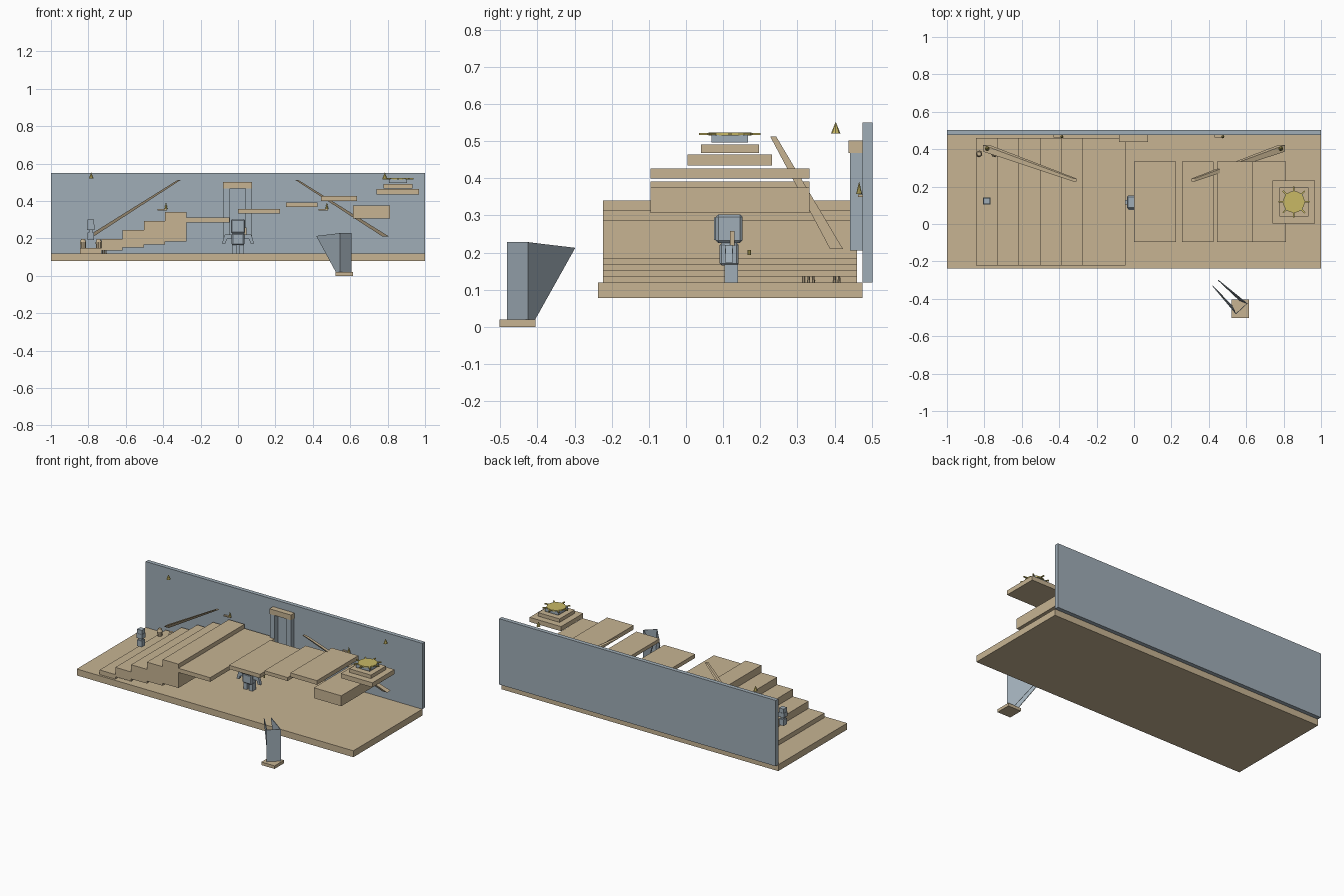
import bpy, bmesh, math
from mathutils import Vector

if "Cube" in bpy.data.objects:
    bpy.data.objects.remove(bpy.data.objects["Cube"])


def material(name, rgb):
    m = bpy.data.materials.new(name)
    m.diffuse_color = (*rgb, 1)
    m.use_nodes = True
    m.node_tree.nodes["Principled BSDF"].inputs["Base Color"].default_value = m.diffuse_color
    return m


TAN = material("sand tan", (0.57, 0.455, 0.29))
GREY = material("blue grey", (0.35, 0.42, 0.475))
GOLD = material("gold", (0.58, 0.48, 0.13))


def finish(name, bm, mat):
    bmesh.ops.recalc_face_normals(bm, faces=bm.faces)
    me = bpy.data.meshes.new(name)
    bm.to_mesh(me)
    bm.free()
    me.materials.append(mat)
    ob = bpy.data.objects.new(name, me)
    bpy.context.collection.objects.link(ob)
    return ob


def box(name, x, y, z, mat, bevel=0):
    """Box from (min, max) ranges."""
    bm = bmesh.new()
    bmesh.ops.create_cube(bm, size=1)
    for v in bm.verts:
        v.co = [r[0] + (c + 0.5) * (r[1] - r[0]) for c, r in zip(v.co, (x, y, z))]
    if bevel:
        bmesh.ops.bevel(bm, geom=bm.edges[:], offset=bevel, segments=1, affect='EDGES')
    return finish(name, bm, mat)


def cone(name, x, y, z, r1, r2, mat, n=8):
    bm = bmesh.new()
    bmesh.ops.create_cone(bm, cap_ends=True, segments=n, radius1=r1, radius2=r2, depth=z[1] - z[0])
    bmesh.ops.translate(bm, verts=bm.verts, vec=(x, y, (z[0] + z[1]) / 2))
    return finish(name, bm, mat)


def beam(name, a, b, wa, wb, mat):
    """Slanted bar with level square ends."""
    bm = bmesh.new()
    bmesh.ops.create_cube(bm, size=1)
    for v in bm.verts:
        p, w = (b, wb) if v.co.z > 0 else (a, wa)
        v.co = Vector(p) + Vector((v.co.x * w, v.co.y * w, 0))
    return finish(name, bm, mat)


# stage floor and back wall
box("stage_floor", (-1, 1), (-0.237, 0.475), (0.078, 0.12), TAN)
box("back_wall", (-1, 1), (0.475, 0.502), (0.12, 0.55), GREY)

# rising steps and landing
for i in range(5):
    x = -0.845 + 0.114 * i
    box(f"step_{i + 1}", (x, x + 0.114), (-0.223, 0.46),
        (0.12 + 0.016 * i, 0.15 + 0.0475 * i), TAN)
box("landing", (-0.275, -0.045), (-0.223, 0.46), (0.286, 0.313), TAN)

# floating platforms
for i, (x, z) in enumerate([((0, 0.225), (0.333, 0.358)), ((0.257, 0.425), (0.368, 0.391)),
                            ((0.445, 0.637), (0.4, 0.427)), ((0.615, 0.813), (0.307, 0.375))]):
    box(f"platform_{i + 1}", x, (-0.095, 0.333), z, TAN)

# altar tiers with sun disc
AX, AY = 0.855, 0.118
for name, h, z, m in [("altar_base", 0.114, (0.434, 0.464), TAN),
                      ("altar_tier", 0.078, (0.468, 0.491), TAN),
                      ("altar_top", 0.049, (0.496, 0.517), GREY)]:
    box(name, (AX - h, AX + h), (AY - h, AY + h), z, m)
cone("sun_disc", AX, AY, (0.515, 0.523), 0.058, 0.058, GOLD, 16)
for k in range(8):
    ray = box(f"sun_ray_{k + 1}", (0.055, 0.083), (-0.004, 0.004), (-0.003, 0.003), GOLD)
    ray.location = (AX, AY, 0.519)
    ray.rotation_euler.z = k * math.pi / 4

# slanted beams, lamp cones and beam feet, mirrored
for s, side in ((-1, "left"), (1, "right")):
    beam(f"{side}_beam", (s * 0.79, 0.405, 0.21), (s * 0.315, 0.235, 0.512), 0.035, 0.016, TAN)
    cone(f"{side}_lamp_flame", s * 0.785, 0.403, (0.52, 0.552), 0.013, 0, GOLD)

# doorway
for s, side in ((-1, "left"), (1, "right")):
    xs = sorted((s * 0.042 - 0.002, s * 0.076 - 0.002))
    box(f"{side}_door_pillar", xs, (0.442, 0.475), (0.205, 0.468), GREY)
box("door_lintel", (-0.08, 0.076), (0.438, 0.475), (0.468, 0.502), TAN)

# wall torches
for i, x in enumerate((-0.385, 0.475)):
    box(f"torch_bracket_{i + 1}", (x - 0.045, x + 0.005), (0.463, 0.476), (0.35, 0.357), TAN)
    cone(f"torch_flame_{i + 1}", x, 0.466, (0.358, 0.392), 0.008, 0, GOLD)

# boxy creature on the stage floor
box("creature_head", (-0.038, 0.038), (0.08, 0.152), (0.226, 0.303), GREY, 0.007)
box("creature_face", (-0.03, 0.03), (0.076, 0.081), (0.234, 0.295), GREY)
box("creature_body", (-0.034, 0.034), (0.09, 0.142), (0.165, 0.226), GREY, 0.006)
for s, side in ((-1, "left"), (1, "right")):
    box(f"{side}_shoulder", sorted((s * 0.03, s * 0.07)), (0.105, 0.127), (0.197, 0.22), GREY)
    beam(f"{side}_arm", (s * 0.077, 0.116, 0.172), (s * 0.062, 0.116, 0.218), 0.018, 0.02, GREY)
    box(f"{side}_leg", sorted((s * 0.008, s * 0.032)), (0.103, 0.14), (0.12, 0.168), GREY)
box("creature_handle", (0.036, 0.046), (0.118, 0.131), (0.218, 0.258), TAN)
cone("creature_lantern", 0.07, 0.17, (0.193, 0.207), 0.005, 0.005, GOLD)

# small figure beside the steps
box("small_figure_head", (-0.806, -0.768), (0.104, 0.141), (0.245, 0.275), GREY)
box("small_figure_hat", (-0.804, -0.77), (0.106, 0.139), (0.275, 0.302), GREY)
box("small_figure_neck", (-0.797, -0.777), (0.113, 0.132), (0.23, 0.245), GREY)
box("small_figure_body", (-0.804, -0.77), (0.106, 0.139), (0.192, 0.232), GREY)

# pots and stool legs
for i, (x, y) in enumerate([(-0.828, 0.375), (-0.745, 0.375)]):
    cone(f"pot_{i + 1}", x, y, (0.12, 0.18), 0.013, 0.017, TAN, 10)
    cone(f"pot_rim_{i + 1}", x, y, (0.18, 0.197), 0.017, 0.011, TAN, 10)
for i, (x, y) in enumerate([(-0.725, 0.317), (-0.705, 0.33), (-0.715, 0.343),
                            (-0.725, 0.4), (-0.705, 0.412)]):
    cone(f"stool_leg_{i + 1}", x, y, (0.118, 0.137), 0.004, 0.003, TAN, 6)

# winged marker in front: folded shell of back panel and two flaring blades
box("marker_base", (0.52, 0.616), (-0.502, -0.405), (0, 0.02), TAN)
bm = bmesh.new()
low = [(0.525, -0.44), (0.545, -0.48), (0.605, -0.425), (0.565, -0.408)]
high = [(0.42, -0.33, 0.213), (0.545, -0.48, 0.228), (0.605, -0.425, 0.228), (0.45, -0.3, 0.213)]
lo = [bm.verts.new((*p, 0.02)) for p in low]
hi = [bm.verts.new(p) for p in high]
for i in range(3):
    bm.faces.new((lo[i], lo[i + 1], hi[i + 1], hi[i]))
shell = finish("marker_wings", bm, GREY)
mod = shell.modifiers.new("thickness", 'SOLIDIFY')
mod.thickness = 0.005
mod.offset = 0
